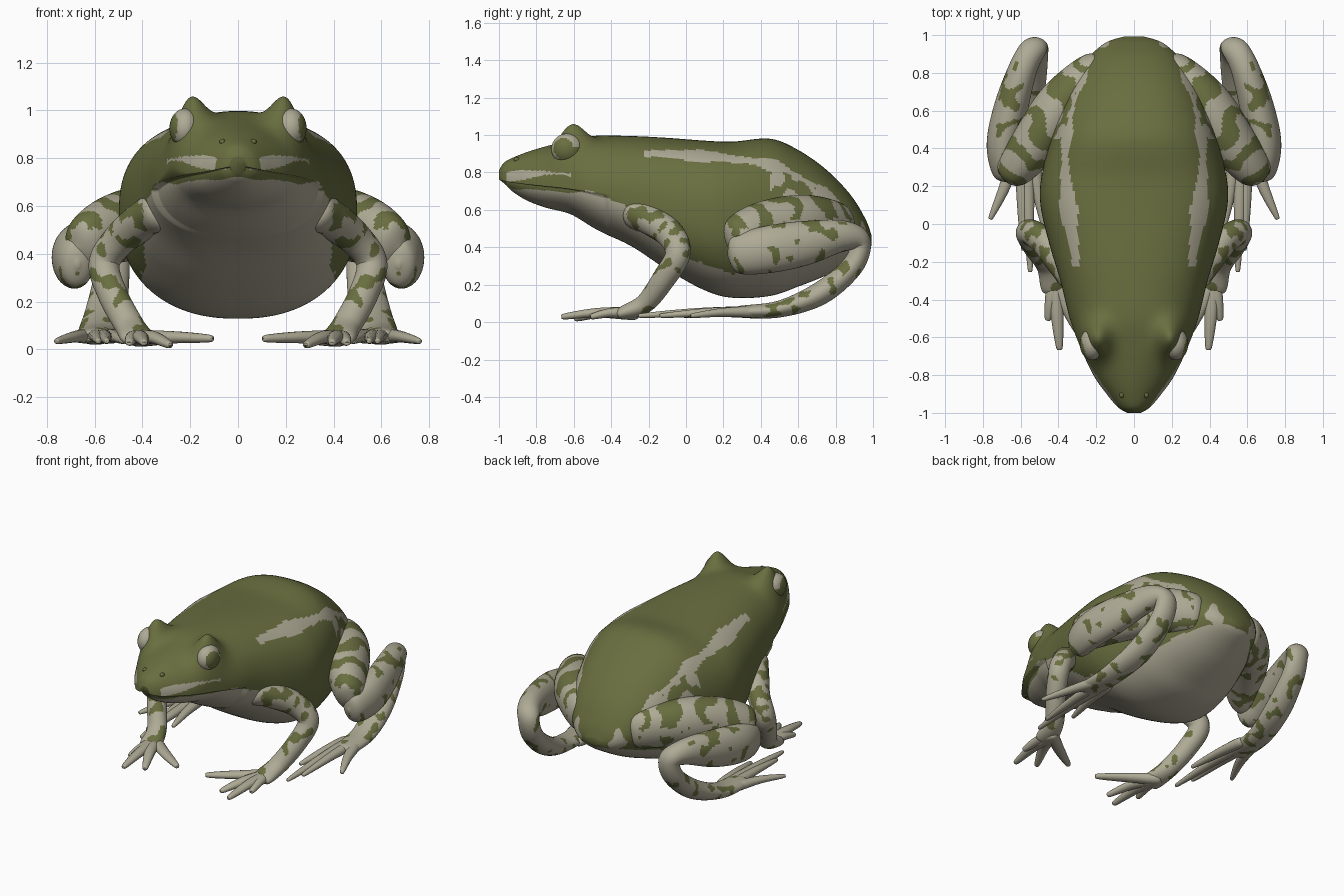
import bpy, bmesh, math
from mathutils import Vector, noise

if "Cube" in bpy.data.objects:
    bpy.data.objects.remove(bpy.data.objects["Cube"])


def material(name, rgb):
    m = bpy.data.materials.new(name)
    m.diffuse_color = (*rgb, 1)
    m.use_nodes = True
    m.node_tree.nodes["Principled BSDF"].inputs["Base Color"].default_value = m.diffuse_color
    return m


GREEN = material("olive green", (0.140, 0.157, 0.050))
PALE = material("pale grey", (0.430, 0.405, 0.305))


def spline(pts, steps):
    """Catmull-Rom through tuples of any length."""
    out = []
    for i in range(len(pts) - 1):
        a, b = pts[max(i - 1, 0)], pts[i]
        c, d = pts[i + 1], pts[min(i + 2, len(pts) - 1)]
        for s in range(steps):
            t = s / steps
            out.append(tuple(
                0.5 * (2 * q + (r - p) * t + (2 * p - 5 * q + 4 * r - u) * t * t
                       + (3 * q - p - 3 * r + u) * t ** 3)
                for p, q, r, u in zip(a, b, c, d)))
    out.append(tuple(pts[-1]))
    return out


def lerp_table(table, v):
    for (a, fa), (b, fb) in zip(table, table[1:]):
        if v <= b:
            return fa + (fb - fa) * max(0, (v - a) / (b - a))
    return table[-1][1]


def finish(name, bm, pale_rule, mirror):
    bmesh.ops.recalc_face_normals(bm, faces=bm.faces)
    bm.normal_update()
    for f in bm.faces:
        f.smooth = True
        f.material_index = 1 if pale_rule(f.calc_center_median(), f.normal) else 0
    me = bpy.data.meshes.new(name)
    bm.to_mesh(me)
    bm.free()
    me.materials.append(GREEN)
    me.materials.append(PALE)
    ob = bpy.data.objects.new(name, me)
    bpy.context.collection.objects.link(ob)
    if mirror:
        mod = ob.modifiers.new("mirror", 'MIRROR')
        mod.use_mirror_merge = False
    return ob


def loft(name, rings, pale_rule, mirror=True):
    bm = bmesh.new()
    rows = [[bm.verts.new(p) for p in r] for r in rings]
    n = len(rows[0])
    for a, b in zip(rows, rows[1:]):
        for i in range(n):
            j = (i + 1) % n
            bm.faces.new((a[i], a[j], b[j], b[i]))
    bm.faces.new(rows[0])
    bm.faces.new(rows[-1])
    return finish(name, bm, pale_rule, mirror)


def tube(name, path, pale_rule, steps=14, sides=32):
    """Limb: path points are (x, y, z, radius across, radius along height)."""
    def cap(p, q):
        d = (Vector(p[:3]) - Vector(q[:3])).normalized() * min(p[3], p[4]) * 0.6
        return (*(Vector(p[:3]) + d), p[3] * 0.15, p[4] * 0.15)
    pts = spline([cap(path[0], path[1])] + path + [cap(path[-1], path[-2])], steps)
    rings = []
    for i, p in enumerate(pts):
        t = (Vector(pts[min(i + 1, len(pts) - 1)][:3]) - Vector(pts[max(i - 1, 0)][:3])).normalized()
        u = (Vector((1, 0, 0)) - t * t.x).normalized()
        v = t.cross(u)
        rings.append([Vector(p[:3]) + u * p[3] * math.cos(k * math.tau / sides)
                      + v * p[4] * math.sin(k * math.tau / sides) for k in range(sides)])
    return loft(name, rings, pale_rule)


def blotch(c, scale=9, shift=0.0):
    return noise.noise(Vector((abs(c.x) + shift, c.y, c.z)) * scale)


# --- body and head: y, top, widest height, bottom, half width, squareness
stations = [
    (-1.0, .81, .765, .73, .035, 2), (-.97, .855, .755, .70, .085, 2),
    (-.9, .89, .745, .655, .145, 2), (-.8, .925, .735, .615, .215, 2),
    (-.65, .965, .72, .575, .285, 2), (-.5, .995, .70, .50, .34, 2.1),
    (-.3, .995, .66, .41, .39, 2.3), (-.1, .985, .60, .28, .45, 2.4),
    (.1, .97, .57, .17, .495, 2.5), (.25, .965, .56, .13, .49, 2.5),
    (.45, .98, .56, .14, .44, 2.4), (.6, .92, .55, .19, .39, 2.3),
    (.75, .815, .53, .25, .325, 2.2), (.88, .68, .50, .32, .24, 2.1),
    (.96, .55, .46, .37, .15, 2), (.993, .46, .44, .41, .05, 2)]
BELLY = [(-1, .72), (-.45, .69), (-.3, .62), (-.18, .48), (0, .34), (.25, .26),
         (.5, .29), (.8, .37), (1, .40)]
STRIPE = [(-.24, .905), (.2, .885), (.5, .84), (.75, .70), (.9, .55)]


def body_pale(c, n):
    wob = blotch(c, 7)
    if c.z < lerp_table(BELLY, c.y) + 0.02 * wob:
        return True
    # pale lip band
    lip = 0.772 + 0.025 * math.sin((c.y + 0.95) * 8)
    if -.96 < c.y < -.61 and abs(c.z - lip) < 0.018 + 0.02 * wob and abs(c.x) > .05:
        return True
    # stripe along each side of the back
    d = c.z - lerp_table(STRIPE, c.y)
    if -.23 < c.y < .85 and abs(d) < 0.018 + 0.03 * wob and abs(c.x) > .12:
        return True
    # flecks on the rump
    return c.y > .45 and d < 0 and abs(c.x) > .1 and blotch(c, 12, 3) > 0.08


body_rings = []
N = 160
for y, top, mid, bot, w, n in spline(stations, 16):
    ring = []
    for k in range(N):
        a = k * math.tau / N
        ca, sa = math.cos(a), math.sin(a)
        e = n if sa > 0 else min(n, 2.3)
        x = w * math.copysign(abs(ca) ** (2 / e), ca)
        h = top - mid if sa > 0 else mid - bot
        z = mid + h * math.copysign(abs(sa) ** (2 / e), sa)
        # lower jaw set in under the upper lip
        if sa < -0.04 and y < -.42:
            x *= 0.94
            y += 0
        back = 0.04 * min(1, (-.42 - y) * 4) if sa < -0.04 and y < -.42 else 0
        # brow ridges over the eyes
        if sa > 0:
            z += 0.145 * math.exp(-((abs(x) - .205) / .08) ** 2 - ((y + .615) / .10) ** 2)
        ring.append((x, y + back, z))
    body_rings.append(ring)
loft("body", body_rings, body_pale, mirror=False)


# --- eyes and nostrils
def ball(name, loc, radii, rule):
    bm = bmesh.new()
    bmesh.ops.create_uvsphere(bm, u_segments=36, v_segments=24, radius=1)
    for v in bm.verts:
        v.co = Vector(loc) + Vector(a * b for a, b in zip(v.co, radii))
    finish(name, bm, rule, True)


EYE_AXIS = Vector((.93, -.3, .1)).normalized()
ball("eye", (.222, -.635, .925), (.065, .085, .083),
     lambda c, n: n.dot(EYE_AXIS) < .82 and (n.z > .1 or n.y < -.5))
ball("nostril", (.065, -.905, .868), (.013, .016, .013), lambda c, n: False)


# --- limb colouring
def spots(c, n):
    return blotch(c, 16, 1.7) < 0.27


def thigh_pale(c, n):
    if n.z > 0.15 and c.z > .5:      # dark bars across the top
        return math.sin((c.x - c.y) * 26 + 4 * blotch(c, 7)) > -0.1
    return spots(c, n)


def arm_pale(c, n):
    return blotch(c, 15, .6) < (0.12 if c.z > .42 and n.z > 0 else 0.27)


def plain(c, n):
    return True


# --- hind legs
tube("thigh", [(.20, .83, .50, .09, .12), (.38, .64, .53, .13, .15),
               (.53, .42, .50, .125, .145), (.65, .28, .43, .09, .125)], thigh_pale, 28, 56)
tube("shank_and_heel", [(.675, .265, .36, .07, .10), (.69, .42, .385, .09, .125),
                        (.65, .62, .42, .09, .12), (.585, .83, .46, .075, .085),
                        (.53, .93, .43, .07, .058), (.53, .89, .30, .075, .058),
                        (.555, .72, .155, .085, .062), (.59, .50, .07, .08, .045),
                        (.60, .28, .055, .07, .03)], spots, 22, 56)
for i, (x, y) in enumerate([(.755, .04), (.585, -.12), (.55, -.23), (.48, .0)]):
    s = (.58 + .03 * (1.5 - i))
    tube(f"hind_toe_{i + 1}", [(s, .38, .055, .034, .03),
                               ((s * 1.1 + x * .9) / 2, (.36 + y) / 2, .052, .030, .024),
                               (x, y, .035, .014, .013)], plain, 6, 14)

# --- front legs
tube("arm", [(.31, -.27, .58, .09, .08), (.38, -.20, .55, .085, .08),
             (.49, -.08, .465, .07, .075), (.56, -.045, .36, .065, .067),
             (.525, -.12, .23, .062, .062), (.455, -.22, .10, .062, .052),
             (.42, -.34, .048, .068, .035)], arm_pale, 20, 48)
for i, (x, y, z) in enumerate([(.12, -.49, .045), (.29, -.58, .02),
                               (.395, -.65, .03), (.455, -.50, .03)]):
    tube(f"finger_{i + 1}", [(.42, -.28, .045, .036, .034),
                             ((.42 + x) / 2, (-.30 + y) / 2, .05, .034, .026),
                             (x, y, z, .018, .016)], plain, 6, 14)
